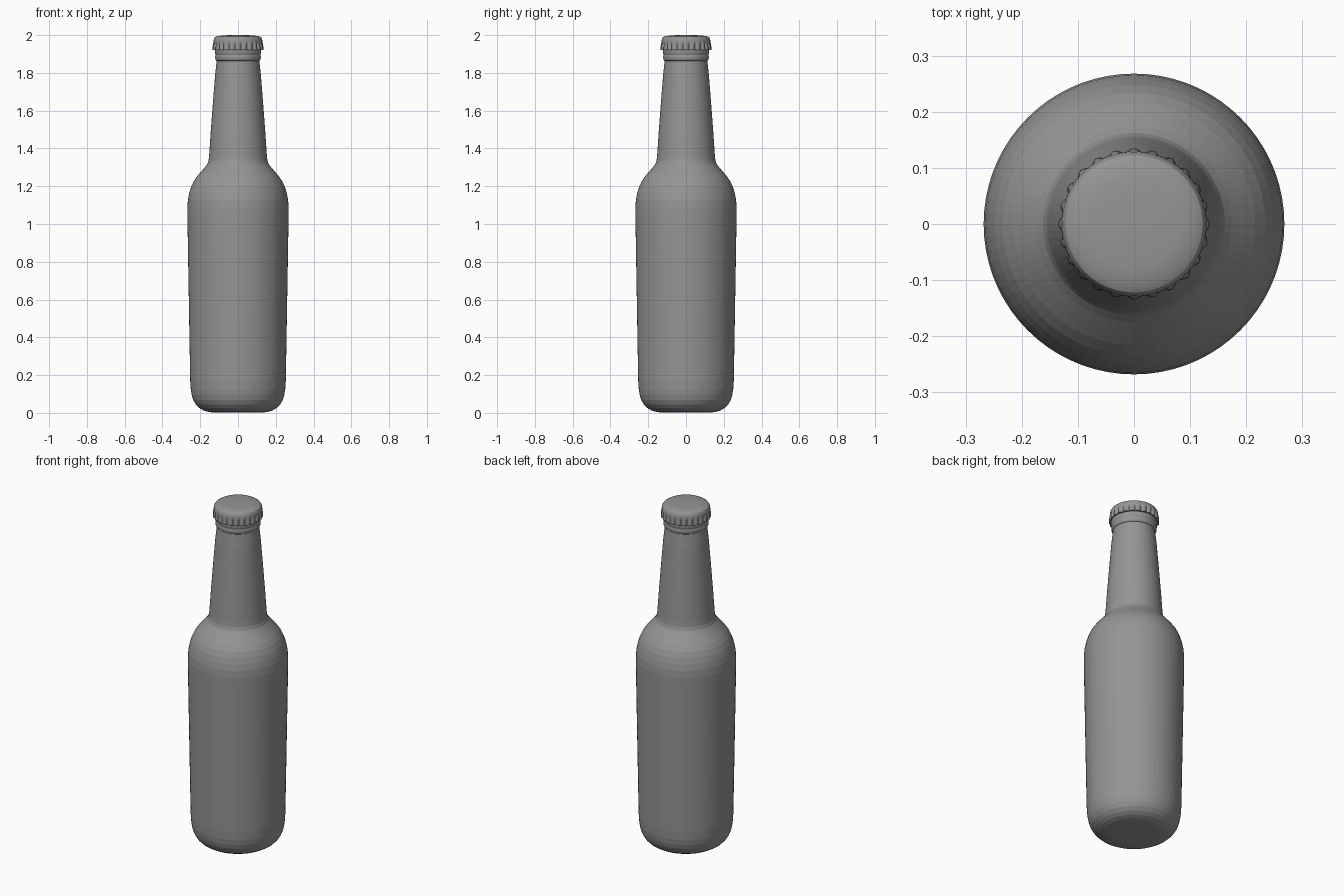
import bpy, bmesh
from math import sin, cos, pi

if "Cube" in bpy.data.objects:
    bpy.data.objects.remove(bpy.data.objects["Cube"])

# Dark grey shared by bottle and cap
grey = bpy.data.materials.new("dark_grey")
grey.diffuse_color = (0.3, 0.3, 0.3, 1)
grey.use_nodes = True
grey.node_tree.nodes["Principled BSDF"].inputs["Base Color"].default_value = grey.diffuse_color


def revolve(name, profile, segments, radius_fn=None, angle=None):
    """Revolve (r, z, crimp) points around z; crimp waves the radius of a ring."""
    bm = bmesh.new()
    rings = []
    for point in profile:
        r, z = point[:2]
        crimp = point[2] if len(point) > 2 else 0.0
        if r == 0:
            rings.append([bm.verts.new((0, 0, z))])
            continue
        ring = []
        for i in range(segments):
            a = 2 * pi * i / segments
            rr = r + (radius_fn(a) * crimp if radius_fn else 0)
            ring.append(bm.verts.new((rr * cos(a), rr * sin(a), z)))
        rings.append(ring)
    for lo, hi in zip(rings, rings[1:]):
        for i in range(segments):
            j = (i + 1) % segments
            if len(lo) == 1:
                bm.faces.new((lo[0], hi[j], hi[i]))
            elif len(hi) == 1:
                bm.faces.new((lo[i], lo[j], hi[0]))
            else:
                bm.faces.new((lo[i], lo[j], hi[j], hi[i]))
    bmesh.ops.recalc_face_normals(bm, faces=bm.faces)
    mesh = bpy.data.meshes.new(name)
    bm.to_mesh(mesh)
    bm.free()
    mesh.materials.append(grey)
    obj = bpy.data.objects.new(name, mesh)
    bpy.context.collection.objects.link(obj)
    if angle:
        bpy.ops.object.select_all(action='DESELECT')
        obj.select_set(True)
        bpy.context.view_layer.objects.active = obj
        bpy.ops.object.shade_smooth_by_angle(angle=angle)
    return obj


# Bottle: base, body, shoulder, tapered neck and lip ring (fine flat facets)
bottle = [
    (0, 0.004), (0.10, 0.001), (0.135, 0.002), (0.16, 0.006), (0.185, 0.014),
    (0.206, 0.027), (0.224, 0.045), (0.237, 0.068), (0.245, 0.094),
    (0.250, 0.125), (0.253, 0.17),
    (0.257, 0.40), (0.263, 0.75), (0.268, 1.05), (0.268, 1.09),
    (0.265, 1.13), (0.258, 1.165), (0.248, 1.197), (0.234, 1.227),
    (0.216, 1.253), (0.194, 1.279), (0.174, 1.302), (0.162, 1.318),
    (0.156, 1.336), (0.153, 1.36), (0.145, 1.48), (0.133, 1.64),
    (0.121, 1.79), (0.113, 1.864),
    (0.117, 1.867), (0.120, 1.874), (0.121, 1.885), (0.119, 1.895),
    (0.122, 1.905), (0.123, 1.92), (0.120, 1.94), (0.112, 1.965), (0, 1.97),
]
revolve("bottle", bottle, 72)

# Crown cap: domed top with a crimped skirt that flares outwards
TEETH = 24
cap = [
    (0.121, 1.922, 0.4), (0.130, 1.922, 1.0), (0.1295, 1.935, 1.0),
    (0.1285, 1.950, 0.85), (0.129, 1.960, 0.3), (0.1295, 1.967),
    (0.128, 1.978), (0.122, 1.988), (0.110, 1.995), (0.08, 1.998),
    (0.05, 2.0), (0, 2.0),
]
revolve("bottle_cap", cap, TEETH * 8,
        lambda a: 0.005 * (2 * abs(cos(TEETH / 2 * a)) - 1), 0.5)
